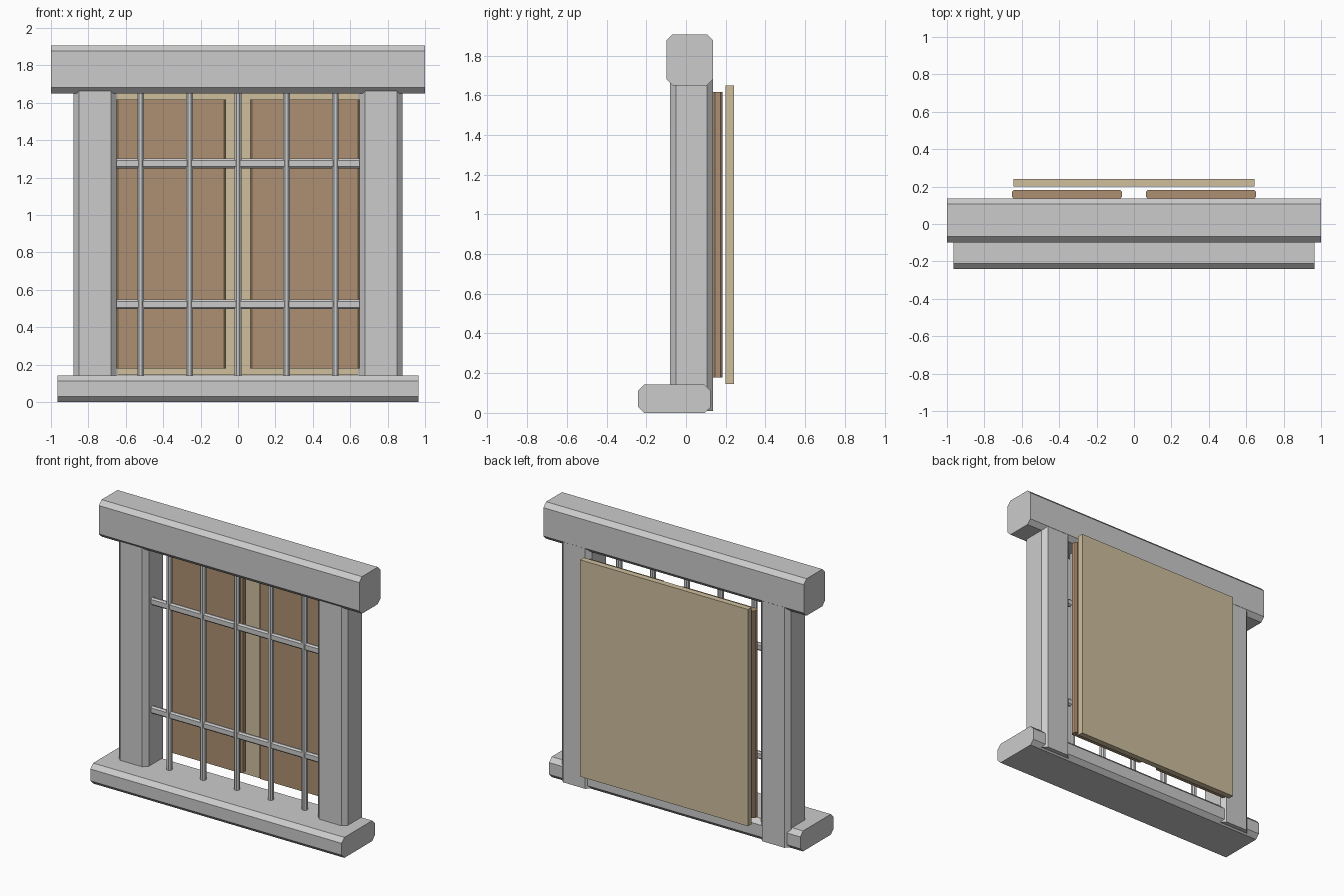
import bpy, bmesh
from mathutils import Vector

if "Cube" in bpy.data.objects:
    bpy.data.objects.remove(bpy.data.objects["Cube"])


def material(name, rgb):
    m = bpy.data.materials.new(name)
    m.diffuse_color = (*rgb, 1)
    m.use_nodes = True
    m.node_tree.nodes["Principled BSDF"].inputs["Base Color"].default_value = m.diffuse_color
    return m


def bar(name, x, y, z, axis, chamfer=0.0, mat=None):
    """Box from ranges x, y, z whose edges running along `axis` are chamfered."""
    lo, hi = Vector((x[0], y[0], z[0])), Vector((x[1], y[1], z[1]))
    centre, size = (lo + hi) / 2, hi - lo
    bm = bmesh.new()
    bmesh.ops.create_cube(bm, size=1)
    bmesh.ops.scale(bm, vec=size, verts=bm.verts)
    if chamfer:
        edges = [e for e in bm.edges
                 if abs((e.verts[0].co - e.verts[1].co)[axis]) > 1e-5]
        bmesh.ops.bevel(bm, geom=edges, offset=chamfer, offset_type='OFFSET',
                        segments=1, profile=0.5, affect='EDGES')
    mesh = bpy.data.meshes.new(name)
    bm.to_mesh(mesh)
    bm.free()
    if mat:
        mesh.materials.append(mat)
    ob = bpy.data.objects.new(name, mesh)
    ob.location = centre
    bpy.context.collection.objects.link(ob)
    return ob


X, Y, Z = 0, 1, 2
wood = material("shutter_wood", (0.42, 0.28, 0.17))
paper = material("panel_tan", (0.62, 0.52, 0.34))

# Stone surround
bar("lintel", (-1, 1), (-0.098, 0.136), (1.65, 1.907), X, 0.03)
bar("sill", (-0.965, 0.965), (-0.241, 0.124), (0, 0.142), X, 0.03)

# Side posts and shutters, mirrored left and right
for side, s in (("left", -1), ("right", 1)):
    bar(side + "_post", sorted((s * 0.65, s * 0.88)), (-0.08, 0.135),
        (0.01, 1.7), Z, 0.03)
    bar(side + "_shutter", sorted((s * 0.065, s * 0.652)), (0.135, 0.183),
        (0.178, 1.617), Z, 0.01, wood)

# Backing panel
bar("back_panel", (-0.645, 0.645), (0.2, 0.241), (0.145, 1.65), Z, 0, paper)

# Window grille
for i in range(5):
    x = (i - 2) * 0.26
    bar(f"vertical_bar_{i + 1}", (x - 0.0185, x + 0.0185), (-0.0285, 0.0085),
        (0.1, 1.7), Z, 0.0105)
for i, z in enumerate((0.522, 1.275)):
    bar(f"cross_bar_{i + 1}", (-0.66, 0.66), (-0.025, 0.005),
        (z - 0.026, z + 0.026), X, 0.01)
